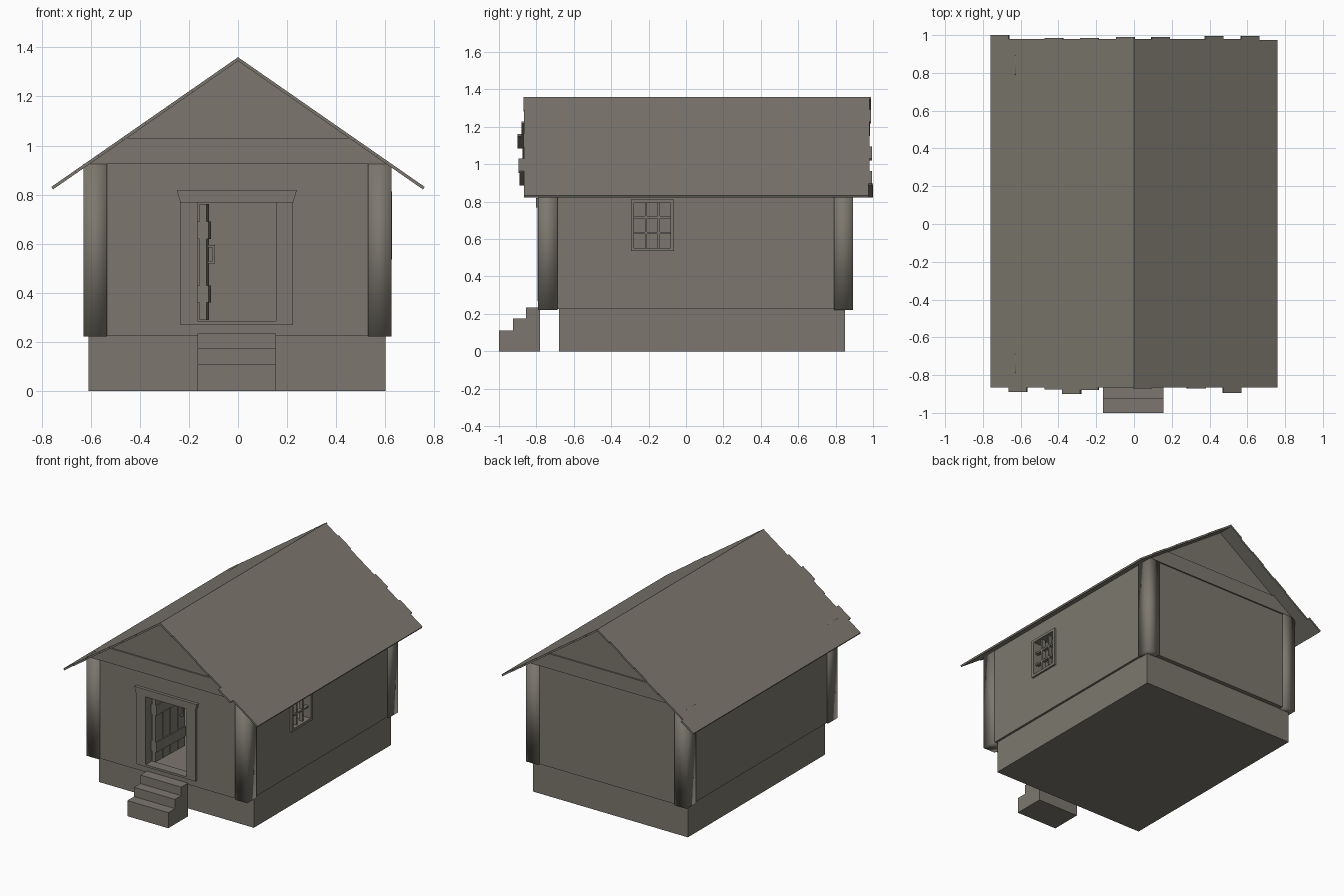
import bpy, bmesh, math
from mathutils import Matrix, Vector

if "Cube" in bpy.data.objects:
    bpy.data.objects.remove(bpy.data.objects["Cube"])


def material(name, rgb):
    m = bpy.data.materials.new(name)
    m.diffuse_color = (*rgb, 1)
    m.use_nodes = True
    m.node_tree.nodes["Principled BSDF"].inputs["Base Color"].default_value = m.diffuse_color
    return m


STONE = material("weathered grey brown", (0.202, 0.187, 0.157))


def finish(name, bm, smooth=False):
    bmesh.ops.recalc_face_normals(bm, faces=bm.faces[:])
    me = bpy.data.meshes.new(name)
    bm.to_mesh(me)
    bm.free()
    ob = bpy.data.objects.new(name, me)
    bpy.context.collection.objects.link(ob)
    me.materials.append(STONE)
    if smooth:
        for p in me.polygons:
            p.use_smooth = True
    return ob


def add_box(bm, x0, x1, y0, y1, z0, z1):
    mat = Matrix.Translation(((x0 + x1) / 2, (y0 + y1) / 2, (z0 + z1) / 2)) \
        @ Matrix.Diagonal((x1 - x0, y1 - y0, z1 - z0, 1))
    bmesh.ops.create_cube(bm, size=1, matrix=mat)


def boxes(name, *dims, smooth=False):
    bm = bmesh.new()
    for d in dims:
        add_box(bm, *d)
    return finish(name, bm, smooth)


def prism(name, pts, offset, smooth=False):
    """Extrude a flat outline of 3D points by an offset vector."""
    bm = bmesh.new()
    f = bm.faces.new([bm.verts.new(p) for p in pts])
    ext = bmesh.ops.extrude_face_region(bm, geom=[f])
    vs = [v for v in ext["geom"] if isinstance(v, bmesh.types.BMVert)]
    bmesh.ops.translate(bm, verts=vs, vec=Vector(offset))
    if f.is_valid is False or len(bm.faces) < len(pts) + 2:
        bmesh.ops.holes_fill(bm, edges=bm.edges[:])
    return finish(name, bm, smooth)


# Foundation and floor
boxes("foundation", (-0.61, 0.60, -0.68, 0.85, 0, 0.225))
boxes("floor", (-0.58, 0.575, -0.74, 0.84, 0.225, 0.25))

# Front steps as one stepped profile
steps = [(-1, 0), (-1, 0.11), (-0.925, 0.11), (-0.925, 0.175),
         (-0.855, 0.175), (-0.855, 0.235), (-0.78, 0.235), (-0.78, 0)]
prism("front_steps", [(-0.165, y, z) for y, z in steps], (0.32, 0, 0))

# Walls, leaving openings for the door and the right window
B, T = 0.225, 0.925
boxes("front_wall", (-0.61, -0.20, -0.78, -0.73, B, T), (0.19, 0.605, -0.78, -0.73, B, T),
      (-0.20, 0.19, -0.78, -0.73, B, 0.28), (-0.20, 0.19, -0.78, -0.73, 0.79, T))
boxes("back_wall", (-0.61, 0.605, 0.83, 0.88, B, T))
boxes("left_wall", (-0.62, -0.57, -0.73, 0.83, B, T))
boxes("right_wall", (0.565, 0.615, -0.73, -0.28, B, T), (0.565, 0.615, -0.08, 0.83, B, T),
      (0.565, 0.615, -0.28, -0.08, B, 0.55), (0.565, 0.615, -0.28, -0.08, 0.80, T))

# Square corner posts, softly shaded
for name, x, y in (("front_left_post", -0.63, -0.79), ("front_right_post", 0.53, -0.79),
                   ("back_left_post", -0.63, 0.79), ("back_right_post", 0.53, 0.79)):
    boxes(name, (x, x + 0.096, y, y + 0.102, B - 0.003, T), smooth=True)

# Gable ends: a lower tie board and a slightly recessed triangle above
for name, y, d in (("front", -0.79, 1), ("back", 0.89, -1)):
    tie = [(-0.62, T), (0.615, T), (0.465, 1.03), (-0.465, 1.03)]
    prism(name + "_tie_board", [(x, y, z) for x, z in tie], (0, d * 0.06, 0))
    top = [(-0.47, 1.025), (0.47, 1.025), (0, 1.348)]
    prism(name + "_gable", [(x, y + d * 0.01, z) for x, z in top], (0, d * 0.04, 0))

# Roof slopes: thin sheets with ragged plank ends, listed from ridge to eave
front = {-1: (-.865, -.865, -.88, -.90, -.875, -.865, -.89, -.865),
         1: (-.87, -.865, -.865, -.87, -.865, -.895, -.865, -.865)}
back = {-1: (.99, .98, .985, .98, .985, .98, .98, 1.0),
        1: (.98, .99, .98, .98, .995, .98, .995, .975)}
for side, name in ((-1, "left_roof"), (1, "right_roof")):
    def at(k, y):
        t = k / 8
        return (side * 0.76 * t, y, 1.36 - 0.528 * t)
    outline = [at(k + e, front[side][k]) for k in range(8) for e in (0, 1)]
    outline += [at(k + e, back[side][k]) for k in reversed(range(8)) for e in (1, 0)]
    prism(name, outline, (-side * 0.006, 0, -0.011))

# Door frame: jambs, sill and a lintel flaring towards the top
boxes("door_jambs", (-0.235, -0.165, -0.795, -0.725, 0.27, 0.77),
      (0.155, 0.225, -0.795, -0.725, 0.27, 0.77))
boxes("door_sill", (-0.235, 0.225, -0.795, -0.725, 0.27, 0.285))
lintel = [(-0.235, 0.768), (0.225, 0.768), (0.24, 0.82), (-0.25, 0.82)]
prism("door_lintel", [(x, -0.802, z) for x, z in lintel], (0, 0.08, 0))

# Door leaf swung inwards, with planks, cross bars and a handle
door = boxes("door", *[(0, 0.028, 0.079 * i, 0.079 * i + 0.075, 0.29, 0.762) for i in range(4)],
             *[(-0.008, 0.036, 0, 0.312, z, z + 0.07) for z in (0.36, 0.62)])
handle = boxes("door_handle", (0.028, 0.052, 0.26, 0.27, 0.52, 0.53),
               (0.028, 0.052, 0.26, 0.27, 0.585, 0.595), (0.044, 0.054, 0.26, 0.27, 0.52, 0.595))
for ob in (door, handle):
    ob.location = (-0.157, -0.735, 0)
    ob.rotation_euler.z = math.radians(-2)

# Right window: frame and three by three glazing bars
Y0, Y1, Z0, Z1 = -0.295, -0.065, 0.535, 0.812
boxes("window_frame", (0.56, 0.628, Y0, Y0 + 0.018, Z0, Z1), (0.56, 0.628, Y1 - 0.018, Y1, Z0, Z1),
      (0.56, 0.628, Y0, Y1, Z0, Z0 + 0.018), (0.56, 0.628, Y0, Y1, Z1 - 0.018, Z1))
boxes("window_bars",
      *[(0.585, 0.61, y - 0.006, y + 0.006, Z0, Z1) for y in (-0.214, -0.146)],
      *[(0.585, 0.61, Y0, Y1, z - 0.006, z + 0.006) for z in (0.632, 0.716)])
